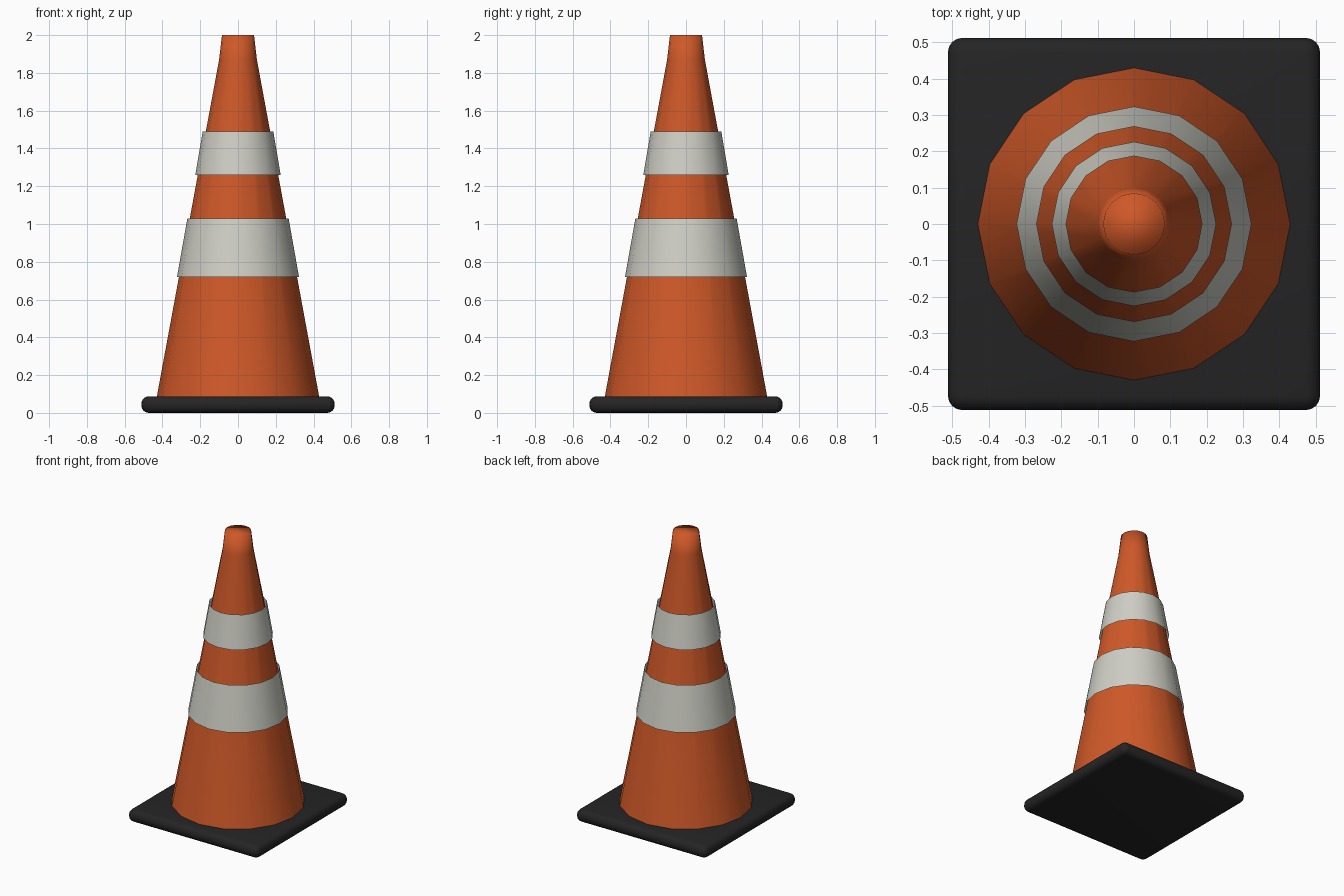
import bpy, bmesh, math

if "Cube" in bpy.data.objects:
    bpy.data.objects.remove(bpy.data.objects["Cube"])

SIDES = 16


def material(name, rgb):
    m = bpy.data.materials.new(name)
    m.diffuse_color = (*rgb, 1.0)
    m.use_nodes = True
    m.node_tree.nodes["Principled BSDF"].inputs["Base Color"].default_value = m.diffuse_color
    return m


orange = material("cone orange", (0.62, 0.098, 0.021))
white = material("band off white", (0.62, 0.62, 0.56))
black = material("rubber black", (0.018, 0.018, 0.018))


def finish(name, bm, mat):
    bmesh.ops.recalc_face_normals(bm, faces=bm.faces)
    for f in bm.faces:
        f.smooth = True
    me = bpy.data.meshes.new(name)
    bm.to_mesh(me)
    bm.free()
    me.materials.append(mat)
    ob = bpy.data.objects.new(name, me)
    bpy.context.collection.objects.link(ob)
    return ob


def lathe(name, profile, mat, cap_top=False):
    """Turn (radius, height) points into a faceted ring surface."""
    bm = bmesh.new()
    rings = [[bm.verts.new((r * math.cos(i * math.tau / SIDES),
                            r * math.sin(i * math.tau / SIDES), z))
              for i in range(SIDES)] for r, z in profile]
    for lo, hi in zip(rings, rings[1:]):
        for i in range(SIDES):
            j = (i + 1) % SIDES
            bm.faces.new((lo[i], lo[j], hi[j], hi[i]))
    if cap_top:
        bm.faces.new(rings[-1])
    return finish(name, bm, mat)


# Cone body with a slightly steeper, closed tip
lathe("cone_body", [(0.43, 0.085), (0.10, 1.87), (0.085, 2.0)], orange, cap_top=True)

# Reflective sleeves: open bands standing just off the cone
lathe("lower_band", [(0.323, 0.72), (0.268, 1.03)], white)
lathe("upper_band", [(0.226, 1.26), (0.187, 1.49)], white)

# Square rubber base with rounded edges
bm = bmesh.new()
bmesh.ops.create_cube(bm, size=1.0)
for v in bm.verts:
    v.co = (v.co.x * 1.024, v.co.y * 1.024, (v.co.z + 0.5) * 0.088)
bmesh.ops.bevel(bm, geom=bm.edges[:], offset=0.04, segments=4,
                profile=0.5, affect='EDGES')
finish("base_plate", bm, black)
